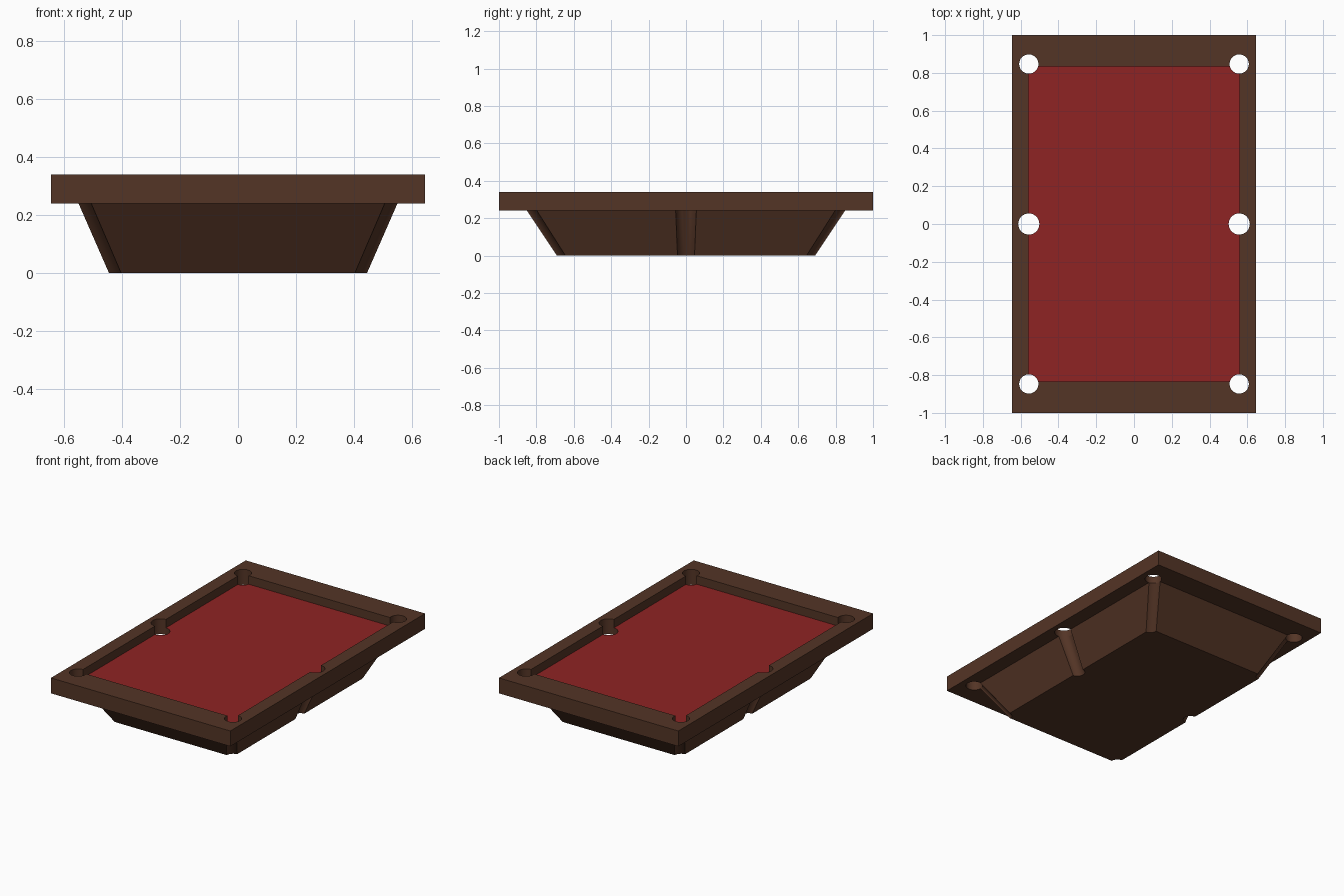
import bpy, bmesh, math

if "Cube" in bpy.data.objects:
    bpy.data.objects.remove(bpy.data.objects["Cube"])

def material(name, rgb):
    m = bpy.data.materials.new(name)
    m.diffuse_color = (*rgb, 1)
    m.use_nodes = True
    m.node_tree.nodes["Principled BSDF"].inputs["Base Color"].default_value = m.diffuse_color
    return m

wood = material("dark_wood", (0.088, 0.035, 0.019))
felt = material("red_felt", (0.275, 0.017, 0.017))

def loft(bm, rings):
    """Closed skin through stacked rings; returns the last cap."""
    loops = [[bm.verts.new(p) for p in r] for r in rings]
    for a, b in zip(loops, loops[1:]):
        n = len(a)
        for i in range(n):
            j = (i + 1) % n
            bm.faces.new((a[i], a[j], b[j], b[i]))
    bm.faces.new(loops[0][::-1])
    return bm.faces.new(loops[-1])

def rect(x, y, z):
    return [(-x, -y, z), (x, -y, z), (x, y, z), (-x, y, z)]

def circle(cx, cy, r, z, n=32):
    return [(cx + r * math.cos(2 * math.pi * i / n),
             cy + r * math.sin(2 * math.pi * i / n), z) for i in range(n)]

def make_object(name, bm, mats):
    bmesh.ops.recalc_face_normals(bm, faces=bm.faces[:])
    me = bpy.data.meshes.new(name)
    bm.to_mesh(me)
    bm.free()
    for m in mats:
        me.materials.append(m)
    ob = bpy.data.objects.new(name, me)
    bpy.context.collection.objects.link(ob)
    return ob

# Table: tapered body, rail frame and sunken felt bed
bm = bmesh.new()
bed = loft(bm, [rect(0.445, 0.69, 0), rect(0.55, 0.85, 0.24),
                rect(0.645, 1.0, 0.24), rect(0.645, 1.0, 0.34),
                rect(0.558, 0.835, 0.34), rect(0.558, 0.835, 0.285)])
bed.material_index = 1
table = make_object("pool_table", bm, [wood, felt])

# Pocket cutters: straight through the frame, then slanted along the body
bm = bmesh.new()
for sx in (-1, 1):
    for sy in (-1, 0, 1):
        r = 0.051 if sy else 0.056
        rb = 0.046
        x0, y0 = 0.557, 0.847 * sy      # at the frame underside
        x1, y1 = 0.449, 0.69 * sy       # at the ground
        k = 1 + 0.05 / 0.24             # run on below the ground
        loft(bm, [circle(sx * (x0 + (x1 - x0) * k), y0 + (y1 - y0) * k,
                         r + (rb - r) * k, -0.05),
                  circle(sx * x0, y0, r, 0.24),
                  circle(sx * x0, y0, r, 0.4)])
cutter = make_object("pocket_cutter", bm, [wood])
cutter.hide_render = True

mod = table.modifiers.new("pockets", 'BOOLEAN')
mod.operation = 'DIFFERENCE'
mod.solver = 'EXACT'
mod.object = cutter

bpy.ops.object.select_all(action='DESELECT')
table.select_set(True)
bpy.context.view_layer.objects.active = table
bpy.ops.object.modifier_apply(modifier=mod.name)
bpy.data.objects.remove(cutter, do_unlink=True)
bpy.ops.object.shade_smooth_by_angle(angle=math.radians(20))
